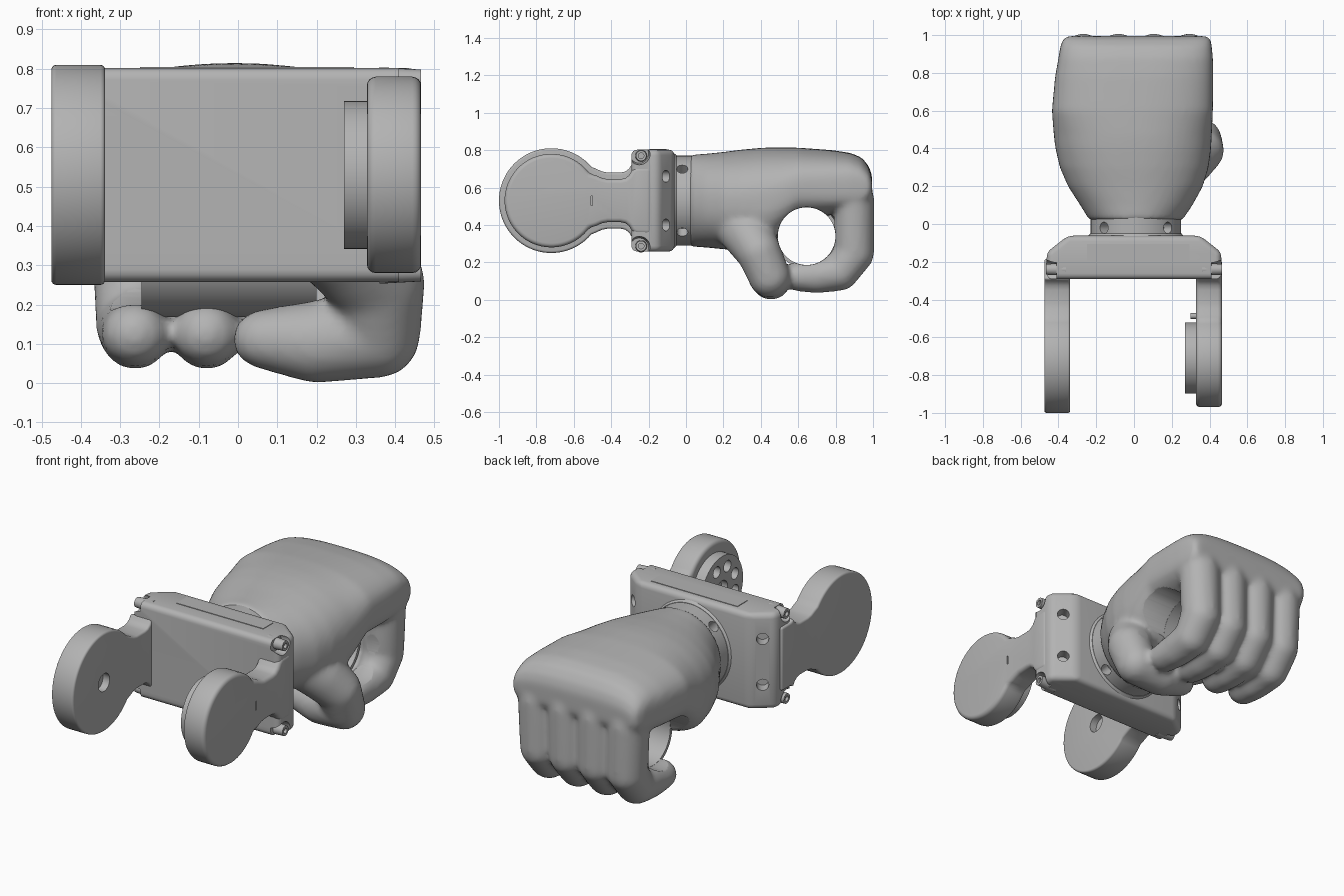
import bpy, bmesh, math
from mathutils import Matrix, Vector

old = bpy.data.objects.get("Cube")
if old:
    bpy.data.objects.remove(old)

GREY = (0.45, 0.45, 0.45, 1)
mat = bpy.data.materials.new("plain grey")
mat.use_nodes = True
mat.diffuse_color = GREY
mat.node_tree.nodes["Principled BSDF"].inputs["Base Color"].default_value = GREY


def make(name, bm):
    bmesh.ops.recalc_face_normals(bm, faces=bm.faces)
    me = bpy.data.meshes.new(name)
    bm.to_mesh(me)
    bm.free()
    ob = bpy.data.objects.new(name, me)
    bpy.context.scene.collection.objects.link(ob)
    me.materials.append(mat)
    return ob


def rod(bm, start, end, r, r2=None, sides=48):
    """Add a cylinder between two points."""
    a, b = Vector(start), Vector(end)
    d = b - a
    m = Matrix.Translation((a + b) / 2) @ d.to_track_quat('Z', 'Y').to_matrix().to_4x4()
    bmesh.ops.create_cone(bm, cap_ends=True, segments=sides, radius1=r,
                          radius2=r if r2 is None else r2, depth=d.length, matrix=m)


def prism(name, outline, axis, lo, hi):
    """Extrude a flat outline along x or z."""
    bm = bmesh.new()
    at = (lambda p: (lo, p[0], p[1])) if axis == 'x' else (lambda p: (p[0], p[1], lo))
    face = bm.faces.new([bm.verts.new(at(p)) for p in outline])
    ext = bmesh.ops.extrude_face_region(bm, geom=[face])
    step = Vector((hi - lo, 0, 0)) if axis == 'x' else Vector((0, 0, hi - lo))
    bmesh.ops.translate(bm, vec=step,
                        verts=[g for g in ext['geom'] if isinstance(g, bmesh.types.BMVert)])
    return make(name, bm)


def bevel(ob, width, segments=4):
    mod = ob.modifiers.new("bevel", 'BEVEL')
    mod.width, mod.segments = width, segments
    mod.limit_method, mod.angle_limit = 'ANGLE', math.radians(28)


def finish(ob, cutter=None, angle=35):
    """Cut holes, apply the modifiers and shade."""
    if cutter:
        mod = ob.modifiers.new("holes", 'BOOLEAN')
        mod.operation, mod.solver, mod.object = 'DIFFERENCE', 'EXACT', cutter
        cutter.hide_render = True
    deps = bpy.context.evaluated_depsgraph_get()
    me = bpy.data.meshes.new_from_object(ob.evaluated_get(deps))
    ob.modifiers.clear()
    ob.data = me
    if cutter:
        bpy.data.objects.remove(cutter)
    bpy.ops.object.select_all(action='DESELECT')
    ob.select_set(True)
    bpy.context.view_layer.objects.active = ob
    bpy.ops.object.shade_smooth_by_angle(angle=math.radians(angle))


CY, CZ = -0.72, 0.53   # fork pivot

# Base block with chamfered back corners, screw holes and scooped boss seats
half = [(0.462, -0.292), (0.462, -0.15), (0.35, -0.062)]
block = prism("base_block", half + [(-x, y) for x, y in reversed(half)], 'z', 0.258, 0.802)
bevel(block, 0.03)
bm = bmesh.new()
for s in (-1, 1):
    for z in (0.4, 0.66):
        rod(bm, (s * 0.37, -0.16, z), (s * 0.44, -0.06, z), 0.032, sides=24)
    for z in (0.28, 0.78):
        rod(bm, (s * 0.41, -0.25, z), (s * 0.5, -0.25, z), 0.05, 0.065, 32)
finish(block, make("block_cutter", bm))

# Label plate on top of the block
plate = prism("top_plate", [(-0.25, -0.195), (0.295, -0.195), (0.295, -0.105), (-0.25, -0.105)],
              'z', 0.798, 0.805)
finish(plate)

# Corner screw bosses
bm = bmesh.new()
for s in (-1, 1):
    for z in (0.287, 0.77):
        rod(bm, (s * 0.36, -0.24, z), (s * 0.466, -0.24, z), 0.034, 0.028, 24)
bosses = make("screw_bosses", bm)
bm = bmesh.new()
for s in (-1, 1):
    for z in (0.287, 0.77):
        rod(bm, (s * 0.45, -0.24, z), (s * 0.48, -0.24, z), 0.015, sides=16)
finish(bosses, make("boss_cutter", bm))


# Fork arms: disc, waisted neck and flared foot
def arm(name, radius, join, neck, lo, hi):
    a = math.radians(join)
    n = 56
    disc = [(CY + radius * math.cos(a + (2 * math.pi - 2 * a) * i / n),
             CZ + radius * math.sin(a + (2 * math.pi - 2 * a) * i / n)) for i in range(n + 1)]
    side = [(-0.185, 0.18), (-0.27, 0.18), (-0.29, neck + 0.045), (-0.305, neck + 0.02),
            (-0.325, neck + 0.005), (-0.35, neck), (-0.42, neck), (-0.45, neck + 0.006),
            (-0.48, neck + 0.02)]
    top = [(y, CZ + h) for y, h in side]
    low = [(y, CZ - h) for y, h in reversed(side)]
    ob = prism(name, top + disc + low, 'x', lo, hi)
    bevel(ob, 0.028)
    return ob


right_arm = arm("right_arm", 0.28, 40, 0.15, -0.475, -0.338)
bm = bmesh.new()
rod(bm, (-0.38, CY, CZ), (-0.3, CY, CZ), 0.05)
finish(right_arm, make("right_arm_cutter", bm))

left_arm = arm("left_arm", 0.25, 35, 0.115, 0.328, 0.466)
bm = bmesh.new()
bmesh.ops.create_cube(bm, size=1, matrix=Matrix.Translation((0.466, -0.505, CZ))
                      @ Matrix.Diagonal((0.02, 0.008, 0.05, 1)))
finish(left_arm, make("slot_cutter", bm))

# Bearing hub with a ring of holes, and its locating pin
bm = bmesh.new()
rod(bm, (0.27, -0.71, CZ), (0.34, -0.71, CZ), 0.188, sides=64)
hub = make("bearing_hub", bm)
bm = bmesh.new()
rod(bm, (0.25, -0.71, CZ), (0.31, -0.71, CZ), 0.05)
for i in range(8):
    a = math.pi * (i + 0.5) / 4
    y, z = -0.71 + 0.125 * math.cos(a), CZ + 0.125 * math.sin(a)
    rod(bm, (0.25, y, z), (0.31, y, z), 0.032, sides=24)
finish(hub, make("hub_cutter", bm))
bm = bmesh.new()
rod(bm, (0.3, -0.487, CZ), (0.34, -0.487, CZ), 0.015, sides=16)
finish(make("hub_pin", bm))

# Wrist collar with four radial holes
bm = bmesh.new()
rod(bm, (0.01, -0.08, CZ), (0.01, 0.06, CZ), 0.24, sides=72)
wrist = make("wrist_collar", bm)
bm = bmesh.new()
for i in range(4):
    a = math.pi * (i + 0.5) / 2
    d = Vector((math.cos(a), 0, math.sin(a)))
    c = Vector((0.01, -0.02, CZ))
    rod(bm, c + d * 0.18, c + d * 0.28, 0.03, sides=24)
finish(wrist, make("wrist_cutter", bm))
bm = bmesh.new()
rod(bm, (0.01, -0.07, CZ), (0.01, -0.05, CZ), 0.258, 0.242, 72)
finish(make("wrist_flange", bm))

# Fist: lofted palm, fingers and thumb fused into one skin
hand = bmesh.new()
palm = [  # y, x min, x max, z min, z max, squareness
    (0.018, -0.235, 0.255, 0.285, 0.775, 2), (0.1, -0.285, 0.31, 0.28, 0.78, 2.1),
    (0.2, -0.35, 0.365, 0.27, 0.79, 2.15), (0.3, -0.393, 0.395, 0.265, 0.803, 2.2),
    (0.4, -0.416, 0.408, 0.265, 0.812, 2.3), (0.47, -0.425, 0.412, 0.3, 0.815, 2.3),
    (0.6, -0.435, 0.418, 0.43, 0.813, 2.4), (0.78, -0.418, 0.42, 0.45, 0.8, 2.6),
    (0.88, -0.4, 0.418, 0.47, 0.785, 2.8), (0.94, -0.39, 0.412, 0.48, 0.76, 2.9),
    (0.98, -0.375, 0.405, 0.52, 0.71, 2.9), (0.995, -0.35, 0.385, 0.55, 0.66, 2.8)]
rings = []
for y, x0, x1, z0, z1, p in palm:
    ring = []
    for i in range(48):
        c, s = math.cos(math.tau * i / 48), math.sin(math.tau * i / 48)
        q = p if s > 0 else 3 * p - 4   # squarer underside
        ring.append(hand.verts.new((
            (x0 + x1) / 2 + (x1 - x0) / 2 * math.copysign(abs(c) ** (2 / q), c), y,
            (z0 + z1) / 2 + (z1 - z0) / 2 * math.copysign(abs(s) ** (2 / q), s))))
    rings.append(ring)
for a, b in zip(rings, rings[1:]):
    for i in range(48):
        j = (i + 1) % 48
        hand.faces.new((a[i], a[j], b[j], b[i]))
hand.faces.new(rings[0])
hand.faces.new(rings[-1])


def limb(path):
    """Join (x, y, z, x radius, radius) ellipsoids in pairs with convex hulls."""
    for pair in zip(path, path[1:]):
        seg = bmesh.new()
        for x, y, z, rx, r in pair:
            bmesh.ops.create_icosphere(seg, subdivisions=3, radius=1,
                                       matrix=Matrix.Translation((x, y, z))
                                       @ Matrix.Diagonal((rx, r, r, 1)))
        bmesh.ops.delete(seg, geom=seg.edges[:], context='EDGES_FACES')
        bmesh.ops.convex_hull(seg, input=seg.verts[:])
        bmesh.ops.delete(seg, geom=[v for v in seg.verts if not v.link_faces], context='VERTS')
        me = bpy.data.meshes.new("segment")
        seg.to_mesh(me)
        seg.free()
        hand.from_mesh(me)
        bpy.data.meshes.remove(me)


finger = [(0.87, 0.62, 0.112, 0.11), (0.9, 0.53, 0.111, 0.108), (0.898, 0.25, 0.106, 0.108),
          (0.825, 0.145, 0.1, 0.097), (0.7, 0.128, 0.09, 0.094), (0.6, 0.125, 0.084, 0.08)]
for k in range(4):
    limb([((-0.27 + 0.188 * k) * (1 if z > 0.3 else 0.97), y, z, rx, r)
          for y, z, rx, r in finger])
limb([(0.2, 0.26, 0.43, 0.14, 0.14), (0.29, 0.335, 0.34, 0.135, 0.135),
      (0.355, 0.39, 0.255, 0.122, 0.12), (0.36, 0.445, 0.125, 0.105, 0.112),
      (0.2, 0.455, 0.105, 0.106, 0.106), (0.075, 0.46, 0.112, 0.09, 0.078)])
fist = make("fist", hand)
remesh = fist.modifiers.new("fuse", 'REMESH')
remesh.mode, remesh.voxel_size = 'VOXEL', 0.015
soften = fist.modifiers.new("soften", 'SMOOTH')
soften.factor, soften.iterations = 0.5, 9
bm = bmesh.new()
rod(bm, (-0.7, 0.645, 0.34), (0.7, 0.645, 0.34), 0.155, sides=64)
finish(fist, make("grip_cutter", bm), 50)

# Grip sleeve lining the fist opening
bm = bmesh.new()
rod(bm, (-0.245, 0.645, 0.34), (0.2, 0.645, 0.34), 0.172, sides=64)
sleeve = make("grip_sleeve", bm)
bm = bmesh.new()
rod(bm, (-0.7, 0.645, 0.34), (0.7, 0.645, 0.34), 0.154, sides=64)
finish(sleeve, make("sleeve_cutter", bm))
